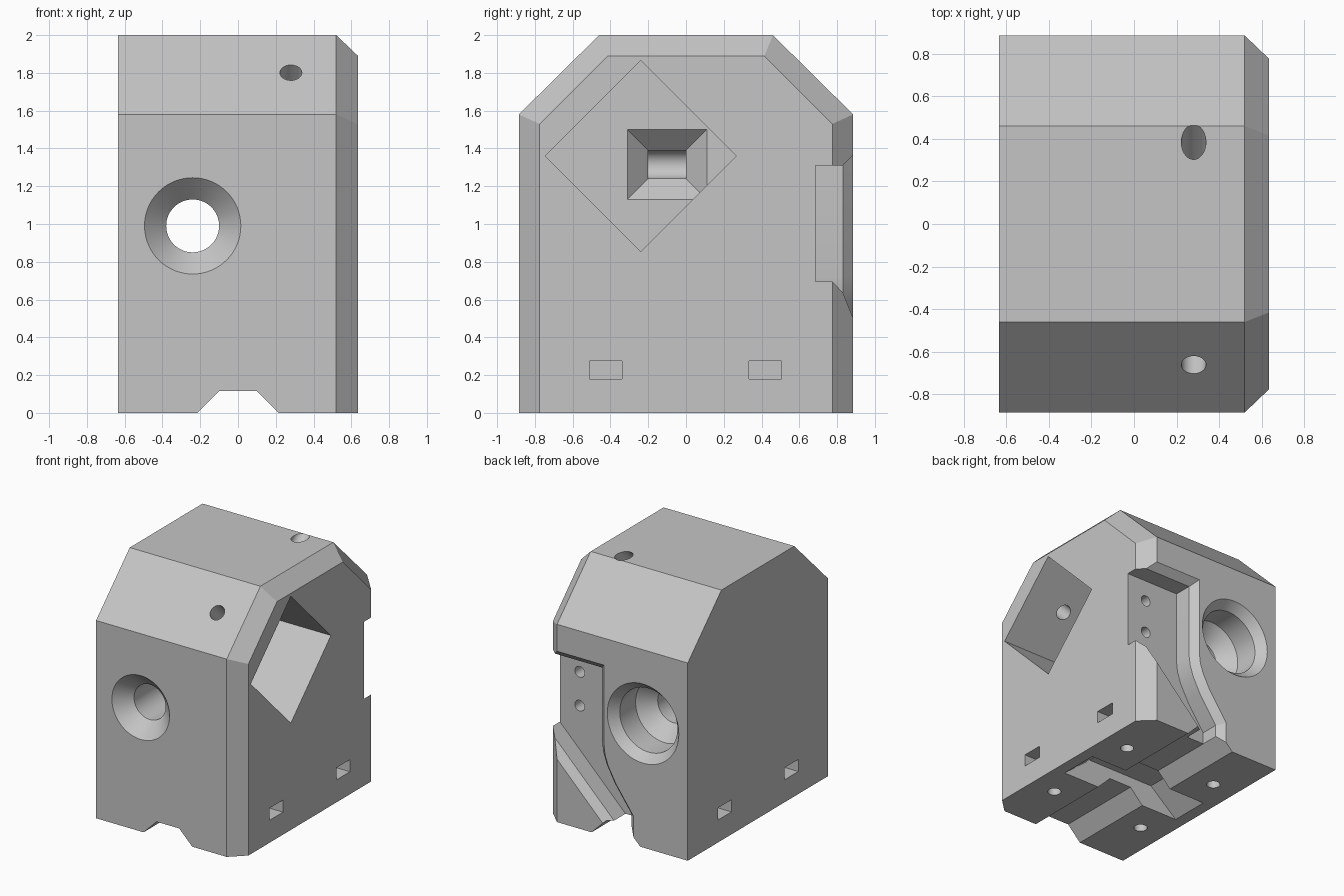
import bpy, bmesh, math
from mathutils import Vector

cube = bpy.data.objects.get("Cube")
if cube:
    bpy.data.objects.remove(cube, do_unlink=True)

grey = bpy.data.materials.new("light grey plastic")
grey.use_nodes = True
colour = (0.56, 0.56, 0.56, 1)
grey.diffuse_color = colour
grey.node_tree.nodes["Principled BSDF"].inputs["Base Color"].default_value = colour


def loft(name, loops):
    """Closed solid skinned through matching loops of points."""
    bm = bmesh.new()
    rings = [[bm.verts.new(p) for p in loop] for loop in loops]
    n = len(rings[0])
    for a, b in zip(rings, rings[1:]):
        for i in range(n):
            j = (i + 1) % n
            bm.faces.new((a[i], a[j], b[j], b[i]))
    bm.faces.new(rings[0])
    bm.faces.new(rings[-1])
    bmesh.ops.recalc_face_normals(bm, faces=bm.faces)
    mesh = bpy.data.meshes.new(name)
    bm.to_mesh(mesh)
    bm.free()
    mesh.materials.append(grey)
    obj = bpy.data.objects.new(name, mesh)
    bpy.context.collection.objects.link(obj)
    return obj


def prism(name, axis, lo, hi, outline):
    """Extrude a 2D outline along x or y."""
    place = (lambda t, p: (t, p[0], p[1])) if axis == "x" else (lambda t, p: (p[0], t, p[1]))
    return loft(name, [[place(t, p) for p in outline] for t in (lo, hi)])


def rect(cx, cz, w, h):
    return [(cx - w, cz - h), (cx + w, cz - h), (cx + w, cz + h), (cx - w, cz + h)]


def lathe(name, start, direction, profile, sides=64):
    """Round solid along a direction; profile holds (radius, distance)."""
    start, d = Vector(start), Vector(direction).normalized()
    u = d.orthogonal().normalized()
    v = d.cross(u)
    turn = [2 * math.pi * i / sides for i in range(sides)]
    return loft(name, [[start + d * t + (u * math.cos(a) + v * math.sin(a)) * r
                        for a in turn] for r, t in profile])


def grow(outline, amount):
    """Offset a counter-clockwise outline outwards with mitred corners."""
    result = []
    for i, p in enumerate(outline):
        p = Vector(p)
        e1 = (p - Vector(outline[i - 1])).normalized()
        e2 = (Vector(outline[(i + 1) % len(outline)]) - p).normalized()
        n1, n2 = Vector((e1.y, -e1.x)), Vector((e2.y, -e2.x))
        result.append(p + (n1 + n2) * amount / (1 + n1.dot(n2)))
    return result


# Main block: house-shaped section with bevelled edge on its left face
def section(x, y, shoulder, top_y, top):
    return [(x, -y, 0), (x, -y, shoulder), (x, -top_y, top),
            (x, top_y, top), (x, y, shoulder), (x, y, 0)]


W, D = 0.635, 0.885
block = loft("bracket_block", [section(-W, D, 1.58, 0.46, 2),
                               section(0.52, D, 1.58, 0.46, 2),
                               section(W, 0.775, 1.53, 0.415, 1.89)])
cutters = []

# Diamond pocket with a square funnel and rounded groove at its floor
cy, cz, r = -0.24, 1.36, 0.506
cutters.append(prism("diamond_pocket", "x", 0.1, 0.8,
                     [(cy - r, cz), (cy, cz - r), (cy + r, cz), (cy, cz + r)]))
cutters.append(loft("funnel", [[(x, y, z) for y, z in rect(-0.1, 1.315, w, h)]
                               for x, w, h in ((-0.01, 0.1, 0.075), (0.1, 0.21, 0.185),
                                               (0.15, 0.21, 0.185))]))
cutters.append(lathe("funnel_groove", (-0.01, -0.2, 1.315), (0, 1, 0),
                     [(0.075, 0), (0.075, 0.2)], 32))

# Through bore, countersunk at the front and stepped at the back
cutters.append(lathe("bore", (-0.24, -D, 0.99), (0, 1, 0),
                     [(0.265, -0.01), (0.14, 0.115), (0.14, 2 * D - 0.385),
                      (0.255, 2 * D - 0.27), (0.255, 2 * D - 0.07),
                      (0.325, 2 * D + 0.01)]))

# Slanted screw holes leading into the pocket
for y, z, dy in ((-0.66, 1.8, 1), (0.385, 2, -1)):
    start = Vector((0.28, y, z)) - Vector((0, dy, -1)) * 0.15
    cutters.append(lathe("slanted_hole", start, (0, dy, -1), [(0.058, 0), (0.058, 0.6)], 32))

# Belt channel on the back, with a bevelled lip
channel = [(0.8, 1.31), (0.16, 1.31), (0.16, 0.72), (0.15, 0.64), (0.12, 0.55),
           (0.05, 0.42), (-0.1, 0.21), (-0.1, 0.06), (0, 0.06), (0.8, 0.86)]
cutters.append(prism("channel", "y", 0.685, 0.95, channel))
lip = [[(x, y, z) for x, z in grow(channel, g)] for y, g in ((0.83, 0), (0.94, 0.11))]
cutters.append(loft("channel_lip", lip))
for z in (1.14, 0.87):
    cutters.append(lathe("channel_hole", (0.46, 0.75, z), (0, -1, 0),
                         [(0.043, 0), (0.043, 0.35)], 32))

# Bottom groove and the ramped cross notch
cutters.append(prism("bottom_groove", "y", -1, 1,
                     [(-0.265, -0.05), (-0.1, 0.115), (0.1, 0.115), (0.265, -0.05)]))
cutters.append(prism("cross_notch", "y", -0.16, 0.16,
                     [(-0.6, -0.05), (-0.3, 0.2), (0.3, 0.2), (0.6, -0.05)]))

# Nut slots on both sides, with screw holes from below
for sx in (-1, 1):
    for y in (-0.425, 0.42):
        lo, hi = sorted((sx * 0.32, sx * 0.7))
        cutters.append(prism("nut_slot", "x", lo, hi, rect(y, 0.228, 0.086, 0.048)))
        cutters.append(lathe("bottom_hole", (sx * 0.42, y, -0.1), (0, 0, 1),
                             [(0.05, 0), (0.05, 0.5)], 32))

# Cut everything out of the block
bpy.context.view_layer.objects.active = block
for obj in bpy.context.selected_objects:
    obj.select_set(False)
block.select_set(True)
for cutter in cutters:
    cutter.hide_render = True
    mod = block.modifiers.new(cutter.name, "BOOLEAN")
    mod.operation = "DIFFERENCE"
    mod.solver = "EXACT"
    mod.object = cutter
    bpy.ops.object.modifier_apply(modifier=mod.name)
    bpy.data.objects.remove(cutter, do_unlink=True)
bpy.ops.object.shade_smooth_by_angle(angle=math.radians(20))
